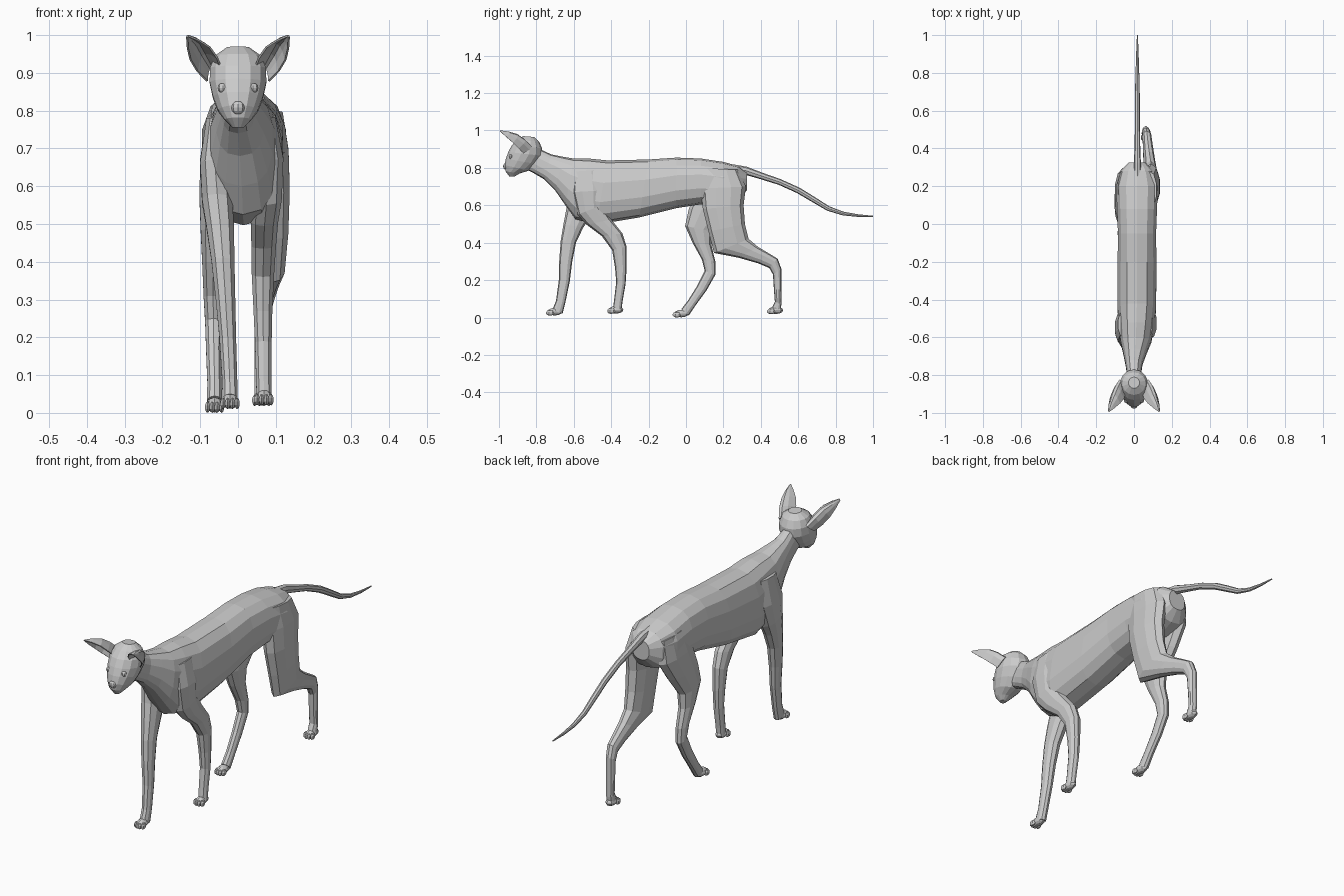
import bpy, bmesh, math
from mathutils import Vector


def finish(name, bm):
    bmesh.ops.recalc_face_normals(bm, faces=bm.faces)
    me = bpy.data.meshes.new(name)
    bm.to_mesh(me)
    bm.free()
    ob = bpy.data.objects.new(name, me)
    bpy.context.collection.objects.link(ob)
    return ob


def spow(v, p):
    return math.copysign(abs(v) ** p, v)


def loft(name, sections, sides=10, p=0.9):
    """Section = (y, z of one outline edge, y, z of the other edge, centre x, half width)."""
    bm = bmesh.new()
    rings = []
    for ya, za, yb, zb, x, w in sections:
        a, b = Vector((x, ya, za)), Vector((x, yb, zb))
        c, h = (a + b) / 2, (a - b) / 2
        ring = []
        for i in range(sides):
            t = 2 * math.pi * i / sides
            ring.append(bm.verts.new(c + h * spow(math.cos(t), p)
                                     + Vector((w * spow(math.sin(t), p), 0, 0))))
        rings.append(ring)
    for r, s in zip(rings, rings[1:]):
        for i in range(sides):
            j = (i + 1) % sides
            bm.faces.new((r[i], r[j], s[j], s[i]))
    bm.faces.new(rings[0])
    bm.faces.new(rings[-1])
    return finish(name, bm)


def blob(bm, pos, size, u=8, v=6):
    res = bmesh.ops.create_uvsphere(bm, u_segments=u, v_segments=v, radius=1)
    bmesh.ops.scale(bm, vec=size, verts=res['verts'])
    bmesh.ops.translate(bm, vec=pos, verts=res['verts'])


def paw(name, x, y, z):
    # pad plus four toes, y is the toe tip, z the sole
    bm = bmesh.new()
    blob(bm, (x, y + 0.05, z + 0.021), (0.023, 0.04, 0.02))
    for k in range(4):
        off = (k - 1.5) * 0.0125
        blob(bm, (x + off, y + 0.019 + abs(off) * 0.5, z + 0.015),
             (0.008, 0.019, 0.015), 6, 5)
    finish(name, bm)


# Trunk and neck, head end to rump
loft("body", [
    (-0.81, 0.92, -0.87, 0.80, 0, 0.036),
    (-0.77, 0.895, -0.82, 0.775, 0, 0.037),
    (-0.72, 0.872, -0.76, 0.74, 0, 0.046),
    (-0.66, 0.86, -0.70, 0.68, 0.005, 0.064),
    (-0.60, 0.85, -0.645, 0.60, 0.01, 0.083),
    (-0.52, 0.85, -0.59, 0.525, 0.013, 0.094),
    (-0.42, 0.84, -0.48, 0.497, 0.015, 0.104),
    (-0.20, 0.845, -0.25, 0.535, 0.016, 0.105),
    (-0.05, 0.855, -0.05, 0.585, 0.016, 0.103),
    (0.08, 0.85, 0.08, 0.605, 0.016, 0.108),
    (0.20, 0.832, 0.20, 0.60, 0.016, 0.113),
    (0.28, 0.81, 0.285, 0.63, 0.016, 0.09),
    (0.325, 0.775, 0.325, 0.68, 0.016, 0.045)], 14, 0.8)

# Head, chin to crown
loft("head", [
    (-0.945, 0.755, -0.915, 0.755, 0, 0.015),
    (-0.965, 0.782, -0.89, 0.77, 0, 0.036),
    (-0.970, 0.815, -0.84, 0.785, 0, 0.054),
    (-0.963, 0.85, -0.80, 0.82, 0, 0.068),
    (-0.950, 0.885, -0.77, 0.865, 0, 0.077),
    (-0.932, 0.92, -0.77, 0.905, 0, 0.076),
    (-0.905, 0.95, -0.785, 0.94, 0, 0.062),
    (-0.870, 0.97, -0.81, 0.965, 0, 0.03)], 14, 1.0)

# Nose and eyes
bm = bmesh.new()
blob(bm, (0, -0.964, 0.808), (0.018, 0.014, 0.018))
finish("nose", bm)
bm = bmesh.new()
for s in (-1, 1):
    blob(bm, (s * 0.04, -0.936, 0.86), (0.014, 0.012, 0.013))
finish("eyes", bm)

# Cupped ears: each station is inner edge, back of the cup, outer edge
stations = [((0.042, -0.89, 0.905), (0.072, -0.825, 0.915), (0.082, -0.87, 0.878)),
            ((0.055, -0.925, 0.94), (0.092, -0.86, 0.95), (0.108, -0.895, 0.905)),
            ((0.075, -0.95, 0.968), (0.107, -0.90, 0.977), (0.126, -0.925, 0.935)),
            ((0.105, -0.975, 0.987), (0.122, -0.945, 0.99), (0.133, -0.96, 0.965)),
            ((0.132, -0.995, 0.998), (0.133, -0.992, 0.998), (0.135, -0.993, 0.995))]
bm = bmesh.new()
rows = []
for a, m, b in stations:
    a, m, b = Vector(a), Vector(m), Vector(b)
    k = m * 2 - (a + b) / 2
    rows.append([bm.verts.new(a * (1 - t) ** 2 + k * 2 * t * (1 - t) + b * t * t)
                 for t in (0, 0.2, 0.4, 0.6, 0.8, 1)])
for r, s in zip(rows, rows[1:]):
    for i in range(5):
        bm.faces.new((r[i], r[i + 1], s[i + 1], s[i]))
ears = finish("ears", bm)
mod = ears.modifiers.new("thickness", 'SOLIDIFY')
mod.thickness = 0.005
mod.offset = 0
ears.modifiers.new("mirror", 'MIRROR')

# Tail, tapering along its path
path = [(0.25, 0.795, 0.024), (0.32, 0.785, 0.022), (0.40, 0.758, 0.018),
        (0.50, 0.725, 0.016), (0.60, 0.68, 0.016), (0.68, 0.632, 0.015),
        (0.76, 0.583, 0.013), (0.84, 0.556, 0.010), (0.92, 0.545, 0.007),
        (1.0, 0.541, 0.003)]
sec = []
for i, (y, z, r) in enumerate(path):
    q, n = path[max(i - 1, 0)], path[min(i + 1, len(path) - 1)]
    dy, dz = n[0] - q[0], n[1] - q[1]
    d = math.hypot(dy, dz)
    sec.append((y - dz / d * r, z + dy / d * r, y + dz / d * r, z - dy / d * r,
                0.018, r * 0.85))
loft("tail", sec, 8, 1)

# Front leg reaching forward
loft("front_leg_left", [
    (-0.60, 0.78, -0.46, 0.78, -0.055, 0.03),
    (-0.635, 0.67, -0.46, 0.65, -0.062, 0.04),
    (-0.64, 0.58, -0.51, 0.54, -0.055, 0.042),
    (-0.655, 0.50, -0.55, 0.48, -0.047, 0.038),
    (-0.67, 0.41, -0.588, 0.40, -0.040, 0.032),
    (-0.678, 0.30, -0.608, 0.30, -0.033, 0.027),
    (-0.68, 0.20, -0.622, 0.19, -0.027, 0.023),
    (-0.695, 0.09, -0.645, 0.08, -0.022, 0.021),
    (-0.715, 0.04, -0.66, 0.02, -0.021, 0.021)])
paw("front_paw_left", -0.021, -0.752, 0.01)

# Front leg trailing back
loft("front_leg_right", [
    (-0.60, 0.78, -0.46, 0.79, 0.07, 0.03),
    (-0.61, 0.67, -0.44, 0.68, 0.08, 0.042),
    (-0.58, 0.55, -0.45, 0.60, 0.075, 0.043),
    (-0.53, 0.495, -0.40, 0.525, 0.07, 0.038),
    (-0.45, 0.435, -0.34, 0.45, 0.068, 0.034),
    (-0.395, 0.36, -0.318, 0.38, 0.066, 0.031),
    (-0.38, 0.27, -0.317, 0.27, 0.066, 0.026),
    (-0.373, 0.19, -0.323, 0.18, 0.067, 0.023),
    (-0.385, 0.09, -0.34, 0.08, 0.068, 0.021),
    (-0.39, 0.055, -0.345, 0.03, 0.069, 0.021)])
paw("front_paw_right", 0.069, -0.425, 0.02)

# Hind leg stepping forward
loft("hind_leg_left", [
    (0.09, 0.79, 0.29, 0.77, -0.05, 0.035),
    (0.05, 0.68, 0.29, 0.66, -0.058, 0.044),
    (0.015, 0.58, 0.22, 0.56, -0.062, 0.042),
    (-0.005, 0.49, 0.14, 0.46, -0.064, 0.036),
    (0.035, 0.40, 0.135, 0.39, -0.066, 0.030),
    (0.085, 0.31, 0.157, 0.30, -0.066, 0.026),
    (0.10, 0.25, 0.158, 0.23, -0.065, 0.023),
    (0.06, 0.17, 0.11, 0.145, -0.064, 0.021),
    (0.01, 0.09, 0.055, 0.07, -0.062, 0.020),
    (-0.025, 0.045, 0.015, 0.01, -0.062, 0.021)])
paw("hind_paw_left", -0.062, -0.075, 0.0)

# Hind leg pushing off, with the deep thigh
loft("hind_leg_right", [
    (0.08, 0.80, 0.28, 0.79, 0.08, 0.04),
    (0.08, 0.69, 0.32, 0.70, 0.088, 0.048),
    (0.09, 0.58, 0.308, 0.60, 0.092, 0.047),
    (0.12, 0.46, 0.315, 0.50, 0.092, 0.043),
    (0.15, 0.345, 0.335, 0.42, 0.088, 0.037),
    (0.28, 0.32, 0.385, 0.378, 0.080, 0.031),
    (0.385, 0.29, 0.44, 0.345, 0.073, 0.027),
    (0.445, 0.265, 0.49, 0.315, 0.068, 0.024),
    (0.465, 0.23, 0.51, 0.26, 0.064, 0.022),
    (0.47, 0.15, 0.51, 0.15, 0.063, 0.020),
    (0.475, 0.085, 0.51, 0.07, 0.063, 0.020),
    (0.46, 0.055, 0.505, 0.03, 0.063, 0.020)])
paw("hind_paw_right", 0.063, 0.43, 0.018)
